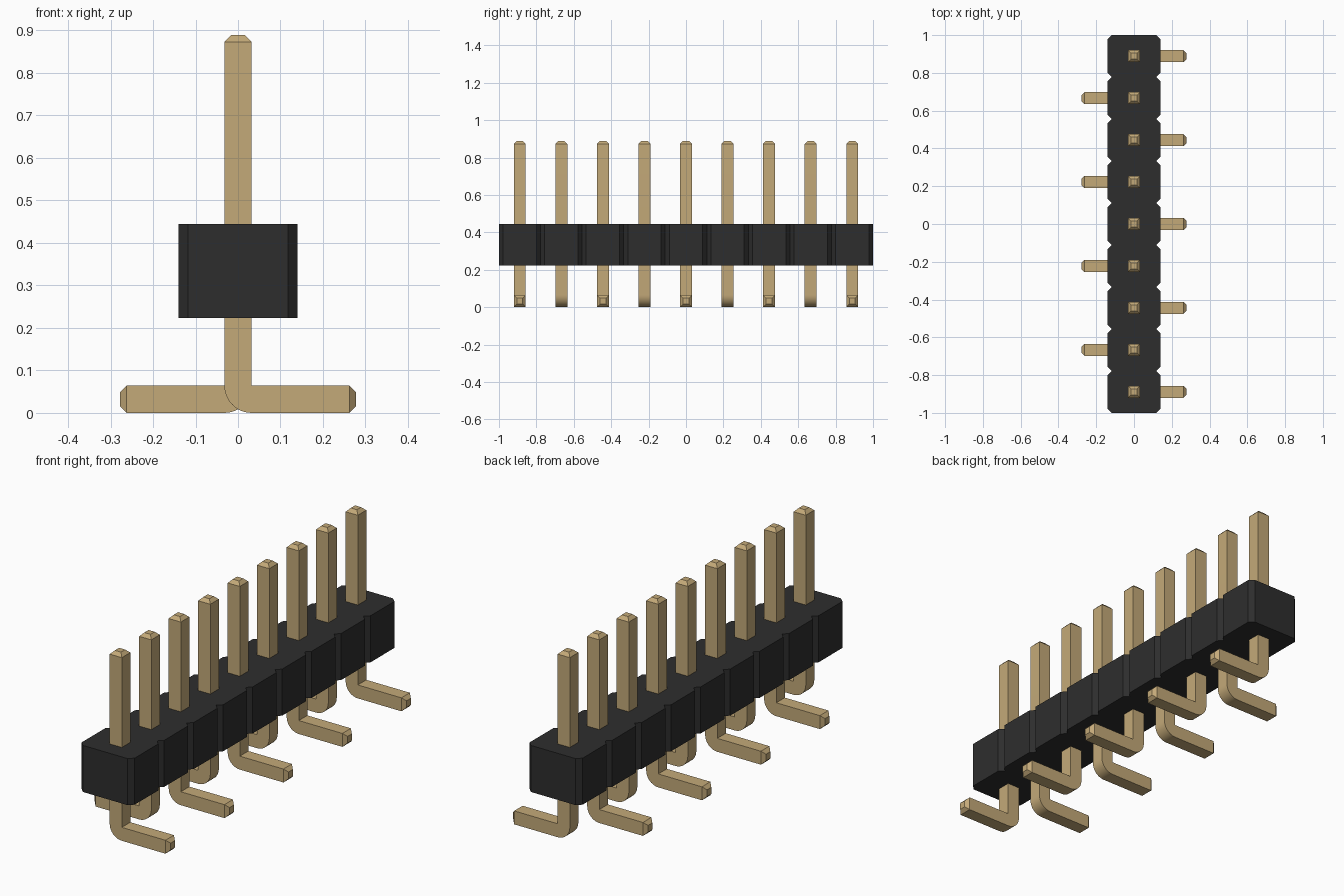
import bpy, bmesh, math
from mathutils import Vector

cube = bpy.data.objects.get("Cube")
if cube:
    bpy.data.objects.remove(cube)

COUNT = 9
PITCH = 2 / COUNT
W = 0.032            # half thickness of a pin
TIP = 0.016          # length of the tapered tips
TOP, REACH = 0.889, 0.278
BODY_X, BODY_LOW, BODY_HIGH, CHAMFER = 0.14, 0.223, 0.445, 0.022


def material(name, color):
    mat = bpy.data.materials.new(name)
    mat.use_nodes = True
    mat.diffuse_color = color
    mat.node_tree.nodes["Principled BSDF"].inputs["Base Color"].default_value = color
    return mat


def prism(bm, points, offset):
    """Extrude a closed outline along offset."""
    base = bm.faces.new([bm.verts.new(p) for p in points])
    top = bmesh.ops.extrude_face_region(bm, geom=[base])
    verts = [g for g in top["geom"] if isinstance(g, bmesh.types.BMVert)]
    bmesh.ops.translate(bm, verts=verts, vec=offset)


def finish(bm, name, mat):
    bmesh.ops.recalc_face_normals(bm, faces=bm.faces)
    mesh = bpy.data.meshes.new(name)
    bm.to_mesh(mesh)
    bm.free()
    mesh.materials.append(mat)
    obj = bpy.data.objects.new(name, mesh)
    bpy.context.collection.objects.link(obj)
    return obj


def taper(bm, direction):
    """Pull out the end face facing direction into a blunt tip."""
    bm.normal_update()
    direction = Vector(direction)
    end = max(bm.faces, key=lambda f: f.calc_center_median().dot(direction)
              + 10 * (f.normal.dot(direction) > 0.9))
    center = end.calc_center_median()
    new = bmesh.ops.extrude_discrete_faces(bm, faces=[end])["faces"][0]
    for v in new.verts:
        v.co = center + (v.co - center) * 0.5 + direction * TIP


black = material("black plastic", (0.027, 0.027, 0.027, 1))
gold = material("gold metal", (0.55, 0.40, 0.19, 1))

# Housing: one outline notched between neighbouring pins
side = []
for i in range(COUNT):
    low = -1 + i * PITCH
    high = low + PITCH
    side += [(BODY_X - CHAMFER, low), (BODY_X, low + CHAMFER), (BODY_X, high - CHAMFER)]
side.append((BODY_X - CHAMFER, 1))
outline = side + [(-x, y) for x, y in reversed(side)]
bm = bmesh.new()
prism(bm, [(x, y, BODY_LOW) for x, y in outline], (0, 0, BODY_HIGH - BODY_LOW))
finish(bm, "housing", black)

# Pins: bent L profile with a rounded heel and blunt tips, feet alternating
R = 2 * W
heel = [(W - R * math.cos(a), R - R * math.sin(a))
        for a in (math.pi / 2 * k / 10 for k in range(11))]
profile = [(W, TOP - TIP), (-W, TOP - TIP)] + heel + [(REACH - TIP, 0), (REACH - TIP, R), (W, R)]
for i in range(COUNT):
    sign = 1 if i % 2 == 0 else -1
    bm = bmesh.new()
    prism(bm, [(sign * x, -W, z) for x, z in profile], (0, 2 * W, 0))
    bmesh.ops.recalc_face_normals(bm, faces=bm.faces)
    taper(bm, (0, 0, 1))
    taper(bm, (sign, 0, 0))
    pin = finish(bm, f"pin_{i + 1}", gold)
    pin.location.y = -1 + (i + 0.5) * PITCH
    bpy.ops.object.select_all(action="DESELECT")
    pin.select_set(True)
    bpy.context.view_layer.objects.active = pin
    bpy.ops.object.shade_smooth_by_angle(angle=math.radians(30))
